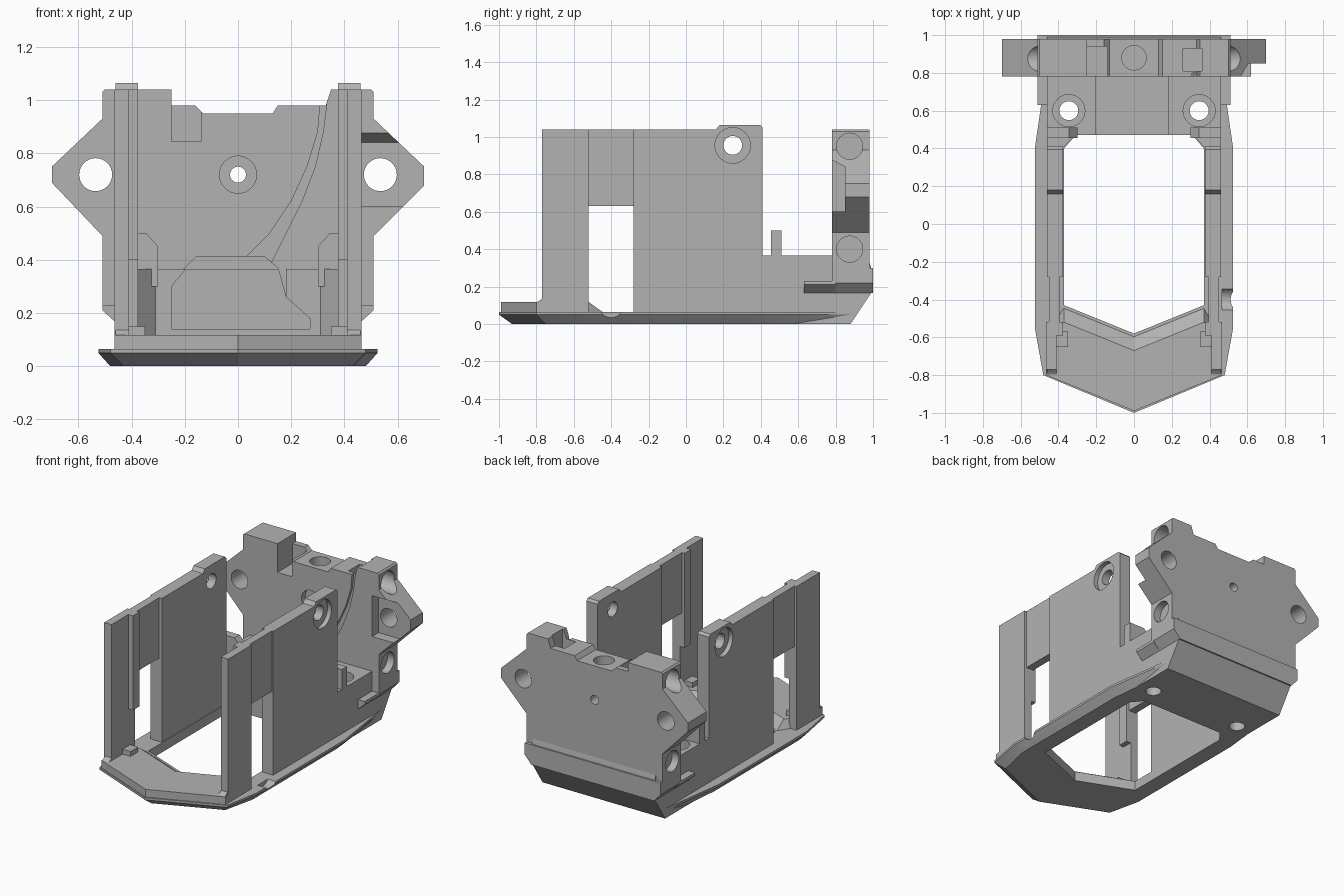
import bpy, bmesh, math
from mathutils import Vector

cube = bpy.data.objects.get("Cube")
if cube:
    bpy.data.objects.remove(cube, do_unlink=True)

grey = bpy.data.materials.new("plain grey")
grey.use_nodes = True
GREY = (0.45, 0.45, 0.45, 1)
grey.diffuse_color = GREY
grey.node_tree.nodes["Principled BSDF"].inputs["Base Color"].default_value = GREY


def place(axis, u, v, d):
    return {"x": (d, u, v), "y": (u, d, v), "z": (u, v, d)}[axis]


def loft(name, loops):
    """Closed solid through matching loops of points."""
    bm = bmesh.new()
    rings = [[bm.verts.new(p) for p in loop] for loop in loops]
    n = len(rings[0])
    bm.faces.new(rings[0])
    bm.faces.new(rings[-1])
    for lower, upper in zip(rings, rings[1:]):
        for i in range(n):
            j = (i + 1) % n
            bm.faces.new((lower[i], lower[j], upper[j], upper[i]))
    bmesh.ops.recalc_face_normals(bm, faces=bm.faces)
    mesh = bpy.data.meshes.new(name)
    bm.to_mesh(mesh)
    bm.free()
    mesh.materials.append(grey)
    obj = bpy.data.objects.new(name, mesh)
    bpy.context.collection.objects.link(obj)
    return obj


def prism(name, pts, axis, a, b):
    return loft(name, [[place(axis, u, v, d) for u, v in pts] for d in (a, b)])


def box(name, x, y, z):
    return prism(name, [(x[0], y[0]), (x[1], y[0]), (x[1], y[1]), (x[0], y[1])], "z", *z)


def rod(axis, u, v, r, a, b, n=32):
    ring = [(u + r * math.cos(math.tau * i / n), v + r * math.sin(math.tau * i / n)) for i in range(n)]
    return prism("cutter", ring, axis, a, b)


def cut(obj, *cutters):
    for c in cutters:
        mod = obj.modifiers.new("cut", "BOOLEAN")
        mod.operation, mod.solver, mod.object = "DIFFERENCE", "EXACT", c
    bpy.context.view_layer.update()
    deps = bpy.context.evaluated_depsgraph_get()
    mesh = bpy.data.meshes.new_from_object(obj.evaluated_get(deps))
    obj.modifiers.clear()
    obj.data = mesh
    for c in cutters:
        bpy.data.objects.remove(c, do_unlink=True)


def mirrored(half):
    return half + [(-x, z) for x, z in reversed(half) if x]


# Base frame with a bevelled underside and a large opening
outer = mirrored([(0, -1), (0.48, -0.8), (0.525, -0.55), (0.525, 0.4), (0.47, 0.78), (0.46, 0.88)])
under = mirrored([(0, -0.93), (0.43, -0.75), (0.48, -0.53), (0.48, 0.38), (0.44, 0.76), (0.43, 0.87)])
frame = loft("base_frame", [[(x, y, z) for x, y in ring]
                            for ring, z in ((under, 0), (outer, 0.05), (outer, 0.065))])
opening = mirrored([(0, -0.58), (0.37, -0.43), (0.37, 0.4), (0.31, 0.47)])
holes = [rod("z", s * 0.345, 0.6, 0.05, -0.1, 0.3) for s in (-1, 1)]
cut(frame, prism("cutter", opening, "z", -0.1, 0.2),
    rod("x", -0.4, 0.1, 0.065, 0.465, 0.6), *holes)

# Raised front sill with a sloping inner edge
sill_low = mirrored([(0, -0.99), (0.465, -0.8), (0.465, -0.6), (0.37, -0.44)])[:4]
sill_low += [(0, -0.59)] + [(-x, y) for x, y in reversed(sill_low[1:])]
sill_top = [(0, -0.99), (0.465, -0.8), (0.465, -0.6), (0.37, -0.52), (0, -0.67),
            (-0.37, -0.52), (-0.465, -0.6), (-0.465, -0.8)]
loft("front_sill", [[(x, y, 0.06) for x, y in sill_low], [(x, y, 0.117) for x, y in sill_top]])

# Side walls
for s, side in ((1, "left"), (-1, "right")):
    def part(name, pts, a, b):
        return prism(side + "_" + name, pts, "x", s * a, s * b)

    def slab(name, y, z, a, b):
        return part(name, [(y[0], z[0]), (y[1], z[0]), (y[1], z[1]), (y[0], z[1])], a, b)

    slab("front_post", (-0.77, -0.52), (0.06, 1.04), 0.41, 0.465)
    slab("front_post_rib", (-0.59, -0.52), (0.4, 1.04), 0.375, 0.41)
    slab("front_post_foot", (-0.65, -0.57), (0.06, 0.15), 0.35, 0.41)
    part("front_post_fillet", [(-0.8, 0.115), (-0.76, 0.115), (-0.76, 0.15), (-0.775, 0.13)], 0.41, 0.46)
    slab("window_lintel", (-0.52, -0.28), (0.63, 1.04), 0.395, 0.45)
    wall = part("main_wall", [(-0.28, 0.05), (0.41, 0.05), (0.41, 1.05), (0.395, 1.065),
                              (0.18, 1.065), (0.16, 1.04), (-0.28, 1.04)], 0.375, 0.46)
    cut(wall, rod("x", 0.25, 0.955, 0.05, s * 0.3, s * 0.6),
        rod("x", 0.25, 0.955, 0.095, s * 0.43, s * 0.6))
    # Low wall behind the gap, with its gusseted post
    slab("rear_low_wall", (0.4, 0.5), (0.05, 0.365), 0.375, 0.46)
    prism(side + "_gusset_post", [(s * x, z) for x, z in (
        (0.3, 0.3), (0.46, 0.3), (0.46, 0.5), (0.345, 0.5), (0.3, 0.45))], "y", 0.455, 0.51)
    prism(side + "_floor_corner", [(s * 0.31, 0.47), (s * 0.38, 0.4), (s * 0.38, 0.47)], "z", 0.05, 0.365)
    # Narrow ledge running forward from the back plate
    prism(side + "_rear_ledge", [(s * x, z) for x, z in (
        (0.44, 0.165), (0.46, 0.165), (0.51, 0.21), (0.51, 0.23), (0.44, 0.23))], "y", 0.63, 0.8)

# Rear block with cable pocket and screw holes
rear = prism("rear_block", [(0.47, 0), (0.88, 0), (0.99, 0.165), (0.99, 0.3), (0.97, 0.365), (0.47, 0.365)],
             "x", -0.46, 0.46)
pocket = [(-0.25, 0.14), (0.27, 0.14), (0.27, 0.18), (0.18, 0.26), (0.18, 0.5),
          (-0.2, 0.5), (-0.2, 0.36), (-0.25, 0.3)]
screws = [rod("z", s * 0.345, 0.6, r, a, 0.6) for s in (-1, 1) for r, a in ((0.05, -0.1), (0.085, 0.2))]
cut(rear, prism("cutter", pocket, "y", 0.4, 0.83), *screws)
band = [(-0.46, 0.165), (0.46, 0.165), (0.51, 0.22), (0.51, 0.3), (-0.51, 0.3), (-0.51, 0.22)]
prism("rear_bumper_band", band, "y", 0.92, 1.0)

# Back plate with side lugs
outline = [(-0.46, 0.165), (0.46, 0.165), (0.51, 0.22), (0.51, 0.49), (0.7, 0.68), (0.7, 0.75),
           (0.51, 0.93), (0.51, 1.03), (0.5, 1.04), (0.35, 1.04), (0.33, 0.98), (0.15, 0.98),
           (0.13, 0.95), (-0.13, 0.95), (-0.16, 0.98), (-0.25, 0.98), (-0.25, 1.04), (-0.5, 1.04),
           (-0.51, 1.03), (-0.51, 0.93), (-0.7, 0.75), (-0.7, 0.69), (-0.51, 0.49), (-0.51, 0.22)]
plate = prism("back_plate", outline, "y", 0.78, 0.98)
cable_mouth = [(-0.25, 0.14), (0.27, 0.14), (0.27, 0.18), (0.18, 0.26), (0.15, 0.37),
               (0.1, 0.41), (-0.16, 0.41), (-0.25, 0.32)]
groove = [(0.31, 1.0), (0.3, 0.88), (0.26, 0.75), (0.2, 0.62), (0.12, 0.5), (0.0, 0.38),
          (0.12, 0.38), (0.17, 0.48), (0.24, 0.62), (0.29, 0.75), (0.32, 0.88), (0.335, 1.0)]
# The lug recess has an overhanging sloped top
lug_recess = prism("cutter", [(0.7, 0.6), (0.7, 0.92), (0.85, 0.84), (0.85, 0.6)], "x", 0.46, 0.75)
cut(plate, prism("cutter", cable_mouth, "y", 0.7, 0.86), lug_recess)
cut(plate, prism("cutter", groove, "y", 0.7, 0.8),
    box("cutter", (-0.25, -0.14), (0.7, 0.94), (0.845, 1.2)),
    box("cutter", (0.26, 0.36), (0.81, 0.93), (0.85, 1.2)),
    box("cutter", (0.64, 0.8), (0.7, 0.85), (0.4, 1.0)))
cut(plate, rod("y", 0, 0.72, 0.03, 0.7, 1.1), rod("y", 0, 0.72, 0.07, 0.7, 0.82),
    rod("z", 0, 0.88, 0.065, 0.86, 1.1))
for s in (-1, 1):
    cut(plate, rod("y", s * 0.535, 0.72, 0.062, 0.7, 1.1),
        rod("x", 0.875, 0.95, 0.07, s * 0.4, s * 0.6),
        rod("x", 0.875, 0.4, 0.07, s * 0.46, s * 0.6))

# Smooth the round holes and keep the flat edges crisp
for obj in bpy.context.collection.objects:
    if obj.type == "MESH" and obj.data.materials and obj.data.materials[0] == grey:
        bpy.ops.object.select_all(action="DESELECT")
        obj.select_set(True)
        bpy.context.view_layer.objects.active = obj
        bpy.ops.object.shade_smooth_by_angle(angle=math.radians(25))
